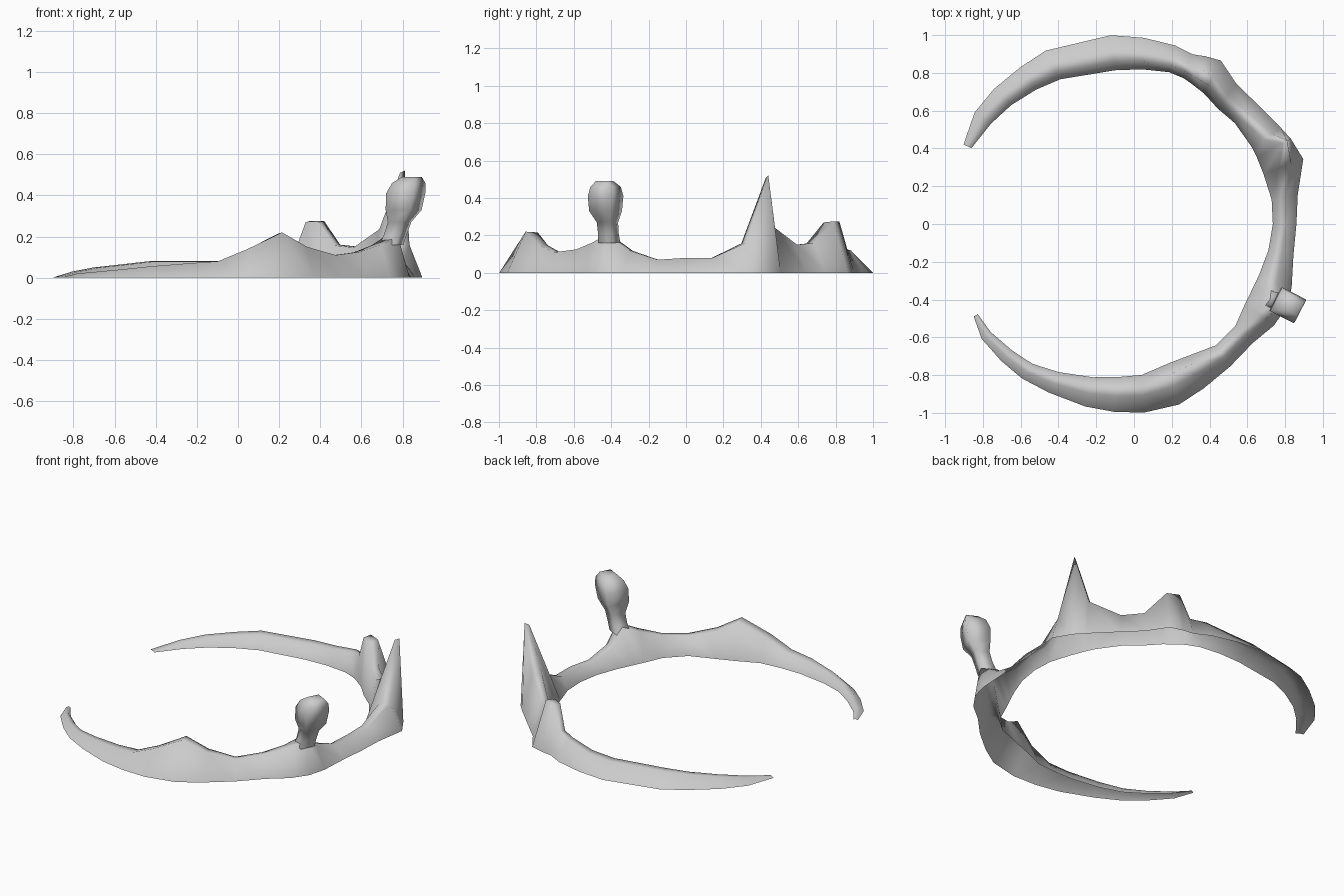
import bpy, bmesh, math

cube = bpy.data.objects.get("Cube")
if cube:
    bpy.data.objects.remove(cube)

# One plain grey for everything
grey = bpy.data.materials.new("light_grey")
grey.use_nodes = True
colour = (0.6, 0.6, 0.6, 1)
grey.diffuse_color = colour
grey.node_tree.nodes["Principled BSDF"].inputs["Base Color"].default_value = colour


def skin(name, sections, closed):
    """Bridge matching sections; closed ones wrap round and get a cap on top."""
    bm = bmesh.new()
    loops = [[bm.verts.new(point) for point in section] for section in sections]
    count = len(loops[0])
    for here, after in zip(loops, loops[1:]):
        for i in range(count if closed else count - 1):
            j = (i + 1) % count
            bm.faces.new((here[i], here[j], after[j], after[i]))
    if closed:
        bm.faces.new(loops[-1])
    mesh = bpy.data.meshes.new(name)
    bm.to_mesh(mesh)
    bm.free()
    mesh.materials.append(grey)
    part = bpy.data.objects.new(name, mesh)
    bpy.context.collection.objects.link(part)
    bpy.ops.object.select_all(action="DESELECT")
    part.select_set(True)
    bpy.context.view_layer.objects.active = part
    bpy.ops.object.shade_smooth_by_angle(angle=math.radians(120))


def arc_section(degrees, outer, inner, height, crest=(0.45, 0.75)):
    """Hollow wall section; crest gives the shoulders as shares of the width."""
    angle = math.radians(degrees)
    width = outer - inner
    near, far = crest
    profile = (
        (inner, 0),
        (outer - width * far, height * 0.98),
        (outer - width * near, height),
        (outer, 0),
    )
    return [(r * math.cos(angle), r * math.sin(angle), z) for r, z in profile]


def polygon(x, y, z, radius, sides, turn):
    """Level polygon used as one ring of a tapered part."""
    angles = [math.radians(turn) + math.tau * i / sides for i in range(sides)]
    return [(x + radius * math.cos(a), y + radius * math.sin(a), z) for a in angles]


# Crests that sit close to the outer rim, below the pillar and at the spike
pillar_foot = (0.15, 0.55)
spike_tip = (0.11, 0.24)
spike_flank = (0.3, 0.6)

# Hollow open ring of ridge: angle, outer radius, inner radius, height
ridge = [
    (-150, .98, .955, .005), (-143, 1.01, .95, .02), (-134, 1.01, .93, .03),
    (-126, 1.01, .915, .04), (-117, 1, .88, .055), (-105, 1, .84, .07),
    (-96, 1, .815, .08), (-87, 1, .8, .14), (-76, .985, .76, .22),
    (-67, .945, .755, .15), (-56, .91, .775, .11), (-45, .89, .76, .125),
    (-36, .915, .725, .16, spike_flank), (-29, .92, .715, .2, pillar_foot),
    (-22, .9, .715, .12), (-11, .86, .725, .07),
    (0, .86, .735, .08), (10, .88, .74, .08), (21, .96, .735, .16, spike_flank),
    (28.5, .945, .74, .52, spike_tip), (33, .93, .745, .24, spike_flank),
    (45, .91, .755, .15), (54, .92, .755, .16),
    (62, .98, .785, .275), (67, .965, .8, .275), (71, .95, .815, .13),
    (77, .97, .825, .12), (87, .987, .82, .09), (97, 1.007, .82, .08),
    (117, 1.03, .86, .08), (126, 1.025, .88, .065), (136, 1.03, .905, .05),
    (145, 1.03, .925, .03), (155, .996, .95, .003),
]
skin("crescent_ridge", [arc_section(*station) for station in ridge], closed=False)

# Round-headed pillar rising from the front part of the ring
pillar = [
    (.745, -.41, .16, .062), (.765, -.415, .21, .058), (.785, -.42, .27, .06),
    (.805, -.43, .33, .092), (.815, -.43, .41, .1), (.83, -.43, .46, .085),
    (.845, -.435, .49, .05),
]
skin("knob_pillar", [polygon(*ring, sides=4, turn=18) for ring in pillar], closed=True)
